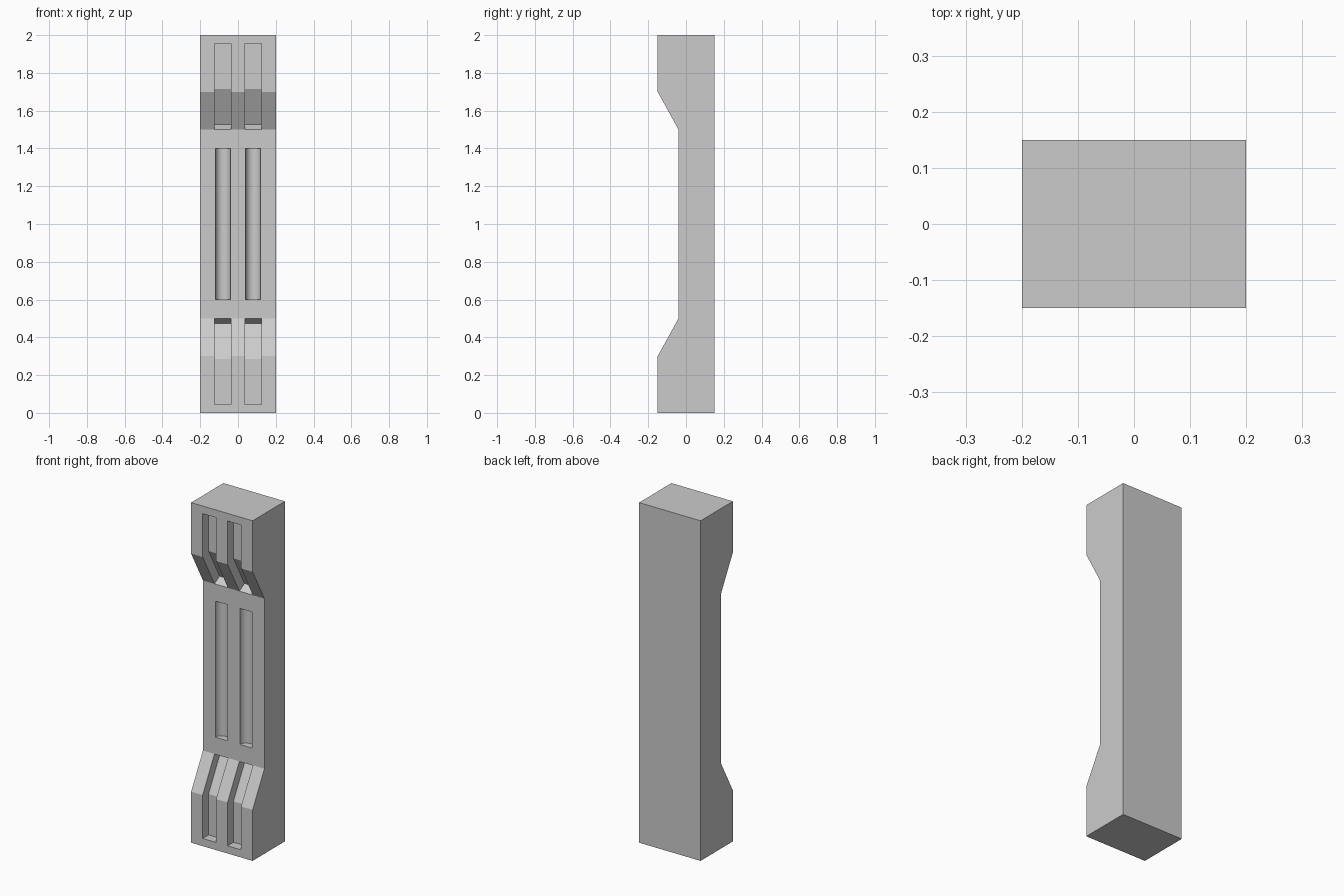
import bpy, bmesh
from math import hypot

if "Cube" in bpy.data.objects:
    bpy.data.objects.remove(bpy.data.objects["Cube"])

HALF_W = 0.2
GROOVE_X = 0.081


def prism(name, profile, x0, x1):
    """Extrude a (y, z) profile along x."""
    bm = bmesh.new()
    face = bm.faces.new([bm.verts.new((x0, y, z)) for y, z in profile])
    ext = bmesh.ops.extrude_face_region(bm, geom=[face])["geom"]
    bmesh.ops.translate(bm, vec=(x1 - x0, 0, 0),
                        verts=[v for v in ext if isinstance(v, bmesh.types.BMVert)])
    bmesh.ops.recalc_face_normals(bm, faces=bm.faces)
    mesh = bpy.data.meshes.new(name)
    bm.to_mesh(mesh)
    bm.free()
    obj = bpy.data.objects.new(name, mesh)
    bpy.context.collection.objects.link(obj)
    return obj


def carve(obj, cutters):
    """Subtract the cutters, then remove them."""
    bpy.context.view_layer.objects.active = obj
    for cutter in cutters:
        cutter.hide_render = True
        mod = obj.modifiers.new("groove", 'BOOLEAN')
        mod.operation, mod.solver, mod.object = 'DIFFERENCE', 'EXACT', cutter
        bpy.ops.object.modifier_apply(modifier=mod.name)
        bpy.data.objects.remove(cutter)


# End blocks: sloped profile with two grooves following the slope
block = [(-0.15, 0), (0.15, 0), (0.15, 0.5), (-0.04, 0.5), (-0.15, 0.3)]
depth = 0.055
length = hypot(0.11, 0.2)
ty, tz = 0.11 / length, 0.2 / length        # along the slope
ny, nz = tz, -ty                            # into the block
ey, ez = -0.04 - 0.001 * ty, 0.5 - 0.001 * tz
bend = depth * (1 - tz) / ty                # floor bend sits lower by this much
groove = [(-0.3, 0.045), (-0.15 + depth, 0.045), (-0.15 + depth, 0.3 - bend),
          (ey + ny * depth, ez + nz * depth), (ey - ny * 0.1, ez - nz * 0.1),
          (-0.3, 0.5)]

for name, flip in (("bottom_block", False), ("top_block", True)):
    def place(pts):
        return [(y, 2 - z if flip else z) for y, z in pts]
    part = prism(name, place(block), -HALF_W, HALF_W)
    carve(part, [prism("groove_cutter", place(groove), s * GROOVE_X - 0.044, s * GROOVE_X + 0.044)
                 for s in (-1, 1)])

# Middle shaft with two half-round flutes
shaft = prism("middle_shaft", [(-0.04, 0.5), (0.15, 0.5), (0.15, 1.5), (-0.04, 1.5)],
              -HALF_W, HALF_W)
flutes = []
for s in (-1, 1):
    bpy.ops.mesh.primitive_cylinder_add(vertices=32, radius=0.04, depth=0.8,
                                        location=(s * 0.08, -0.04, 1.0))
    flutes.append(bpy.context.object)
carve(shaft, flutes)
bpy.ops.object.select_all(action='DESELECT')
shaft.select_set(True)
bpy.context.view_layer.objects.active = shaft
bpy.ops.object.shade_smooth_by_angle()
